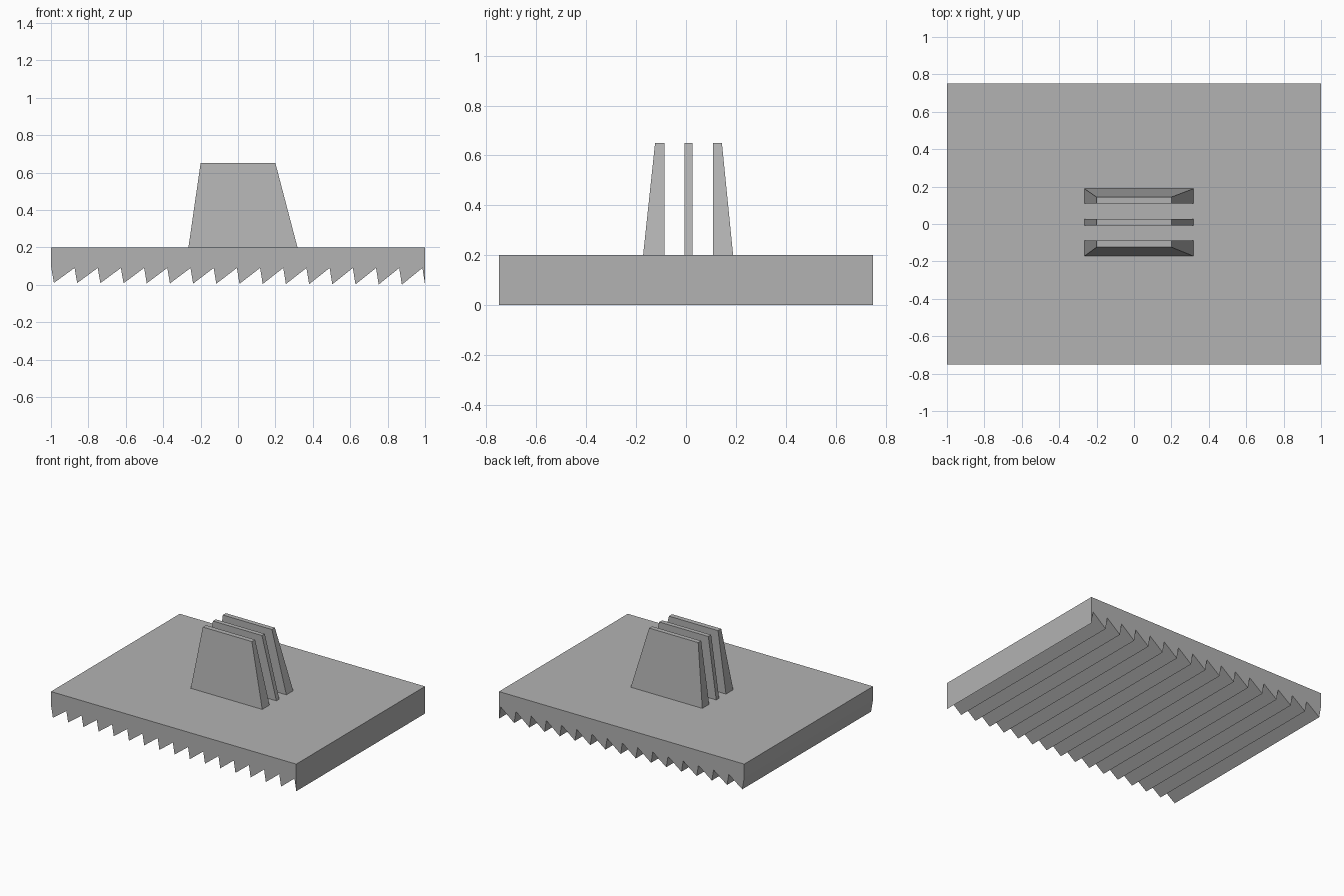
import bpy
import bmesh

cube = bpy.data.objects.get("Cube")
if cube:
    bpy.data.objects.remove(cube, do_unlink=True)

grey = bpy.data.materials.new("mid_grey")
grey.use_nodes = True
colour = (0.448, 0.448, 0.448, 1)
grey.diffuse_color = colour
grey.node_tree.nodes["Principled BSDF"].inputs["Base Color"].default_value = colour


def loft(name, start, end):
    """Solid between two matching loops of points."""
    bm = bmesh.new()
    a = [bm.verts.new(p) for p in start]
    b = [bm.verts.new(p) for p in end]
    n = len(a)
    bm.faces.new(a)
    bm.faces.new(b[::-1])
    for i in range(n):
        j = (i + 1) % n
        bm.faces.new((a[i], b[i], b[j], a[j]))
    bmesh.ops.recalc_face_normals(bm, faces=bm.faces)
    mesh = bpy.data.meshes.new(name)
    bm.to_mesh(mesh)
    bm.free()
    mesh.materials.append(grey)
    obj = bpy.data.objects.new(name, mesh)
    bpy.context.collection.objects.link(obj)
    return obj


# Slab with a sawtooth underside
TEETH = 16
PITCH = 0.124
TOP = 0.2
profile = [(1, TOP), (-1, TOP), (-1, 0.1)]
for i in range(TEETH + 1):
    tip = 1 - (TEETH - i) * PITCH
    if i:
        profile.append((tip - 0.014, 0.09))
    profile.append((tip, 0.01 * (1 - i / TEETH)))
loft("toothed_base",
     [(x, -0.75, z) for x, z in profile],
     [(x, 0.75, z) for x, z in profile])


# Three upright fins, outer two tapering on their outside faces
def fin(name, low_y, high_y):
    def ring(x0, x1, ys, z):
        return [(x0, ys[0], z), (x1, ys[0], z), (x1, ys[1], z), (x0, ys[1], z)]
    loft(name, ring(-0.265, 0.318, low_y, TOP), ring(-0.2, 0.2, high_y, 0.65))


fin("front_fin", (-0.172, -0.087), (-0.124, -0.087))
fin("middle_fin", (-0.007, 0.026), (-0.007, 0.026))
fin("back_fin", (0.109, 0.189), (0.109, 0.144))
